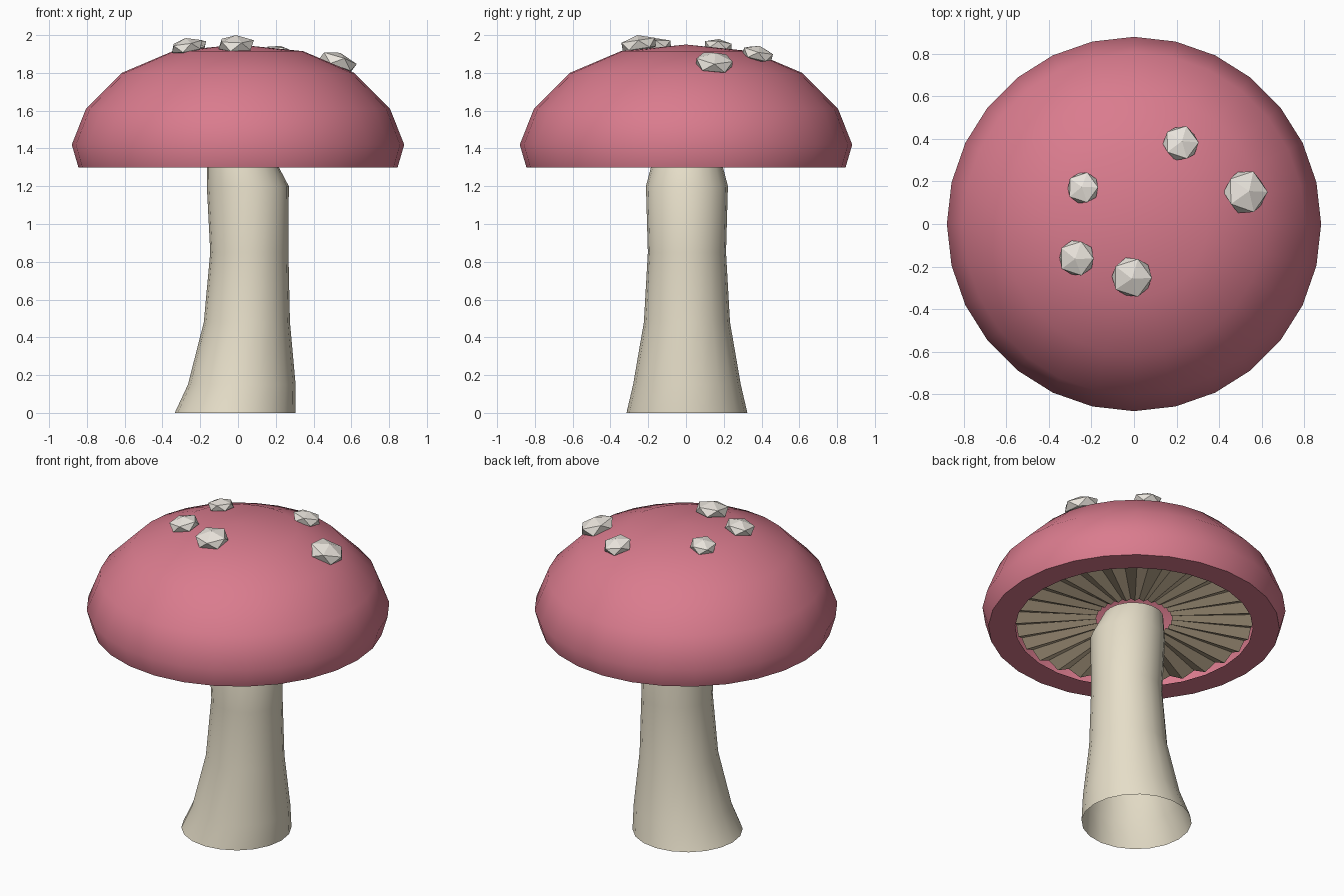
import bpy, bmesh, math
from mathutils import Matrix, Vector

if "Cube" in bpy.data.objects:
    bpy.data.objects.remove(bpy.data.objects["Cube"])


def material(name, rgb):
    m = bpy.data.materials.new(name)
    m.diffuse_color = (*rgb, 1)
    m.use_nodes = True
    m.node_tree.nodes["Principled BSDF"].inputs["Base Color"].default_value = m.diffuse_color
    return m


def finish(name, bm, mat, smooth=None):
    me = bpy.data.meshes.new(name)
    bm.to_mesh(me)
    bm.free()
    ob = bpy.data.objects.new(name, me)
    bpy.context.collection.objects.link(ob)
    me.materials.append(mat)
    if smooth:
        bpy.ops.object.select_all(action='DESELECT')
        ob.select_set(True)
        bpy.context.view_layer.objects.active = ob
        bpy.ops.object.shade_smooth_by_angle(angle=math.radians(smooth))
    return ob


def ring(bm, r, z, n, cx=0, cy=0, fold=0):
    # circle of vertices; fold raises every second one
    return [bm.verts.new((cx + r * math.cos(math.tau * i / n),
                          cy + r * math.sin(math.tau * i / n),
                          z + fold * (i % 2))) for i in range(n)]


def bridge(bm, a, b):
    n = len(a)
    for i in range(n):
        j = (i + 1) % n
        bm.faces.new((a[i], a[j], b[j], b[i]))


def lathe(bm, rings):
    for a, b in zip(rings, rings[1:]):
        bridge(bm, a, b)


pink = material("cap_pink", (0.70, 0.20, 0.27))
cream = material("stem_cream", (0.79, 0.73, 0.58))
brown = material("gill_tan", (0.66, 0.53, 0.36))
white = material("wart_white", (0.82, 0.78, 0.72))

# stem: open tube that leans and flares at the foot (z, radius, centre x)
bm = bmesh.new()
lathe(bm, [ring(bm, r, z, 20, cx, 0.005) for z, r, cx in (
    (0, 0.32, -0.015), (0.15, 0.285, 0.02), (0.48, 0.228, 0.047),
    (0.85, 0.207, 0.06), (1.20, 0.217, 0.052), (1.36, 0.175, 0.01))])
finish("stem", bm, cream, 45)

# cap: hollow dome with a flat rim turned inwards
bm = bmesh.new()
rings = [ring(bm, r, z, 28) for r, z in (
    (0.69, 1.30), (0.845, 1.30), (0.88, 1.42), (0.805, 1.61),
    (0.615, 1.80), (0.345, 1.915))]
lathe(bm, rings)
tip = bm.verts.new((0, 0, 1.95))
for i, v in enumerate(rings[-1]):
    bm.faces.new((v, rings[-1][(i + 1) % 28], tip))
finish("cap", bm, pink, 45)

# gills: radially folded disc with a hole for the stem
bm = bmesh.new()
lathe(bm, [ring(bm, 0.22, 1.35, 56, fold=0.015),
           ring(bm, 0.685, 1.315, 56, fold=0.035)][::-1])
finish("gills", bm, brown)

# warts: flattened icosahedra tilted with the dome (x, y, z, radius)
for k, (x, y, z, r) in enumerate((
        (-0.01, -0.25, 1.95, 0.105), (-0.27, -0.16, 1.94, 0.094),
        (-0.24, 0.17, 1.94, 0.083), (0.22, 0.38, 1.90, 0.092),
        (0.525, 0.15, 1.855, 0.113))):
    bm = bmesh.new()
    bmesh.ops.create_icosphere(bm, subdivisions=1, radius=r)
    axis = Vector((-y, x, 0)).normalized()
    tilt = Matrix.Rotation(0.6 * math.hypot(x, y), 4, axis)
    bm.transform(Matrix.Translation((x, y, z)) @ tilt @ Matrix.Diagonal((1, 1, 0.48, 1)))
    finish(f"wart_{k + 1}", bm, white)
